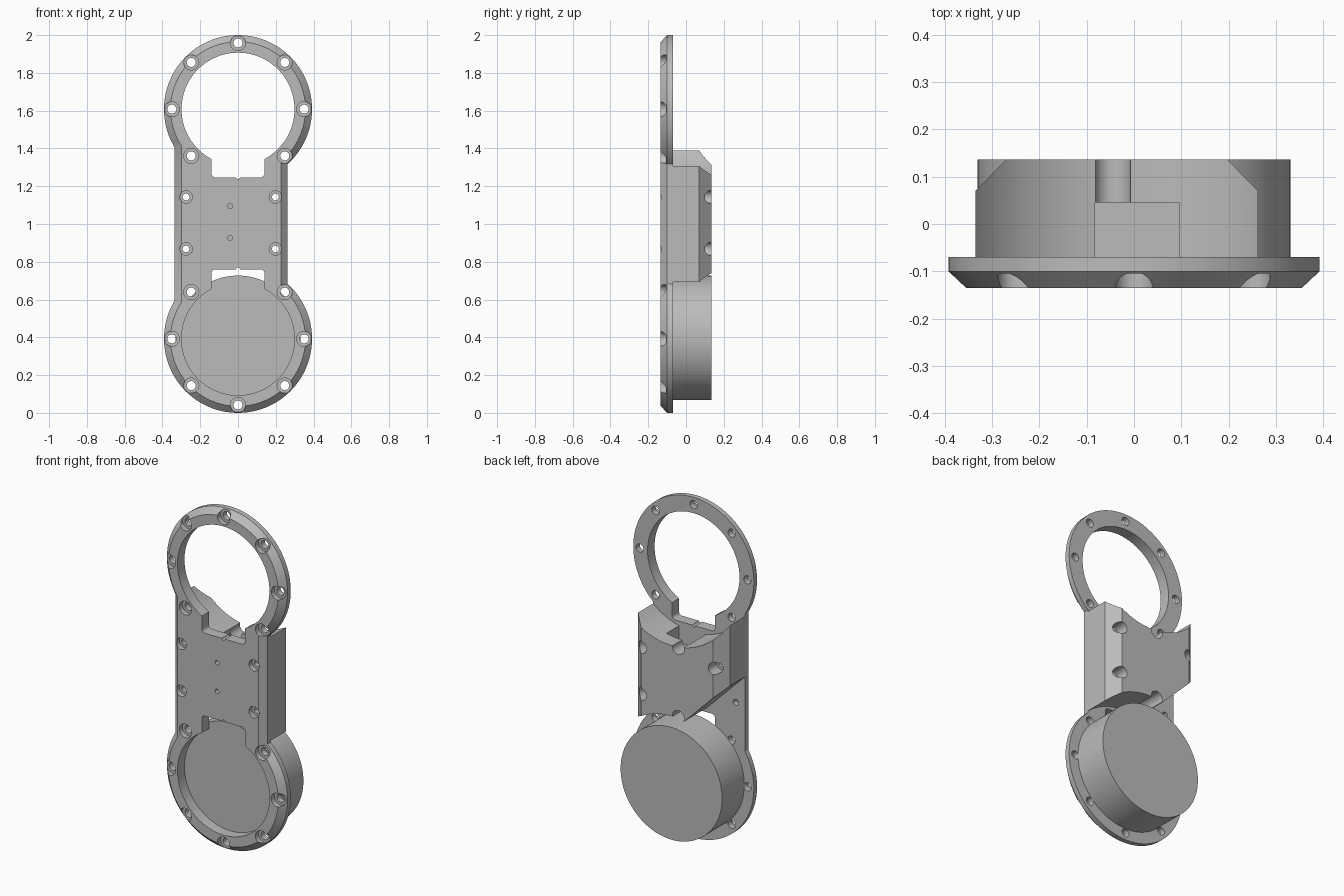
import bpy, bmesh
from math import sin, cos, pi, asin, acos, radians
from mathutils import Matrix

if "Cube" in bpy.data.objects:
    bpy.data.objects.remove(bpy.data.objects["Cube"])

LOW, HIGH = 0.392, 1.608            # centres of the two round ends
FRONT, BACK, REAR = -0.135, -0.07, 0.136
LEFT, RIGHT = -0.335, 0.262         # sides of the middle section

grey = bpy.data.materials.new("plain grey")
grey.use_nodes = True
grey.diffuse_color = (0.5, 0.5, 0.5, 1)
grey.node_tree.nodes["Principled BSDF"].inputs["Base Color"].default_value = grey.diffuse_color


def circle(x, z, r, n=64):
    return [(x + r * cos(2 * pi * i / n), z + r * sin(2 * pi * i / n)) for i in range(n)]


def rect(x0, x1, z0, z1):
    return [(x0, z0), (x1, z0), (x1, z1), (x0, z1)]


def loft(name, *solids, round_corners=0):
    """Build solids, each a list of (y, outline in x and z) layers."""
    bm = bmesh.new()
    for layers in solids:
        rings = [[bm.verts.new((x, y, z)) for x, z in pts] for y, pts in layers]
        for a, b in zip(rings, rings[1:]):
            for i in range(len(a)):
                j = (i + 1) % len(a)
                bm.faces.new((a[i], a[j], b[j], b[i]))
        bm.faces.new(rings[0])
        bm.faces.new(rings[-1])
    if round_corners:
        along = [e for e in bm.edges if abs(e.verts[0].co.y - e.verts[1].co.y) > 0.01]
        bmesh.ops.bevel(bm, geom=along, offset=round_corners, segments=5,
                        profile=0.5, affect='EDGES')
    bmesh.ops.recalc_face_normals(bm, faces=bm.faces)
    mesh = bpy.data.meshes.new(name)
    bm.to_mesh(mesh)
    bm.free()
    mesh.materials.append(grey)
    ob = bpy.data.objects.new(name, mesh)
    bpy.context.collection.objects.link(ob)
    return ob


def cut(target, *solids, **options):
    """Subtract solids from the target and apply the result."""
    cutter = loft("cutter", *solids, **options)
    cutter.hide_render = True
    mod = target.modifiers.new("cut", 'BOOLEAN')
    mod.operation, mod.solver, mod.object = 'DIFFERENCE', 'EXACT', cutter
    bpy.context.view_layer.update()
    graph = bpy.context.evaluated_depsgraph_get()
    mesh = bpy.data.meshes.new_from_object(target.evaluated_get(graph))
    target.modifiers.clear()
    target.data = mesh
    bpy.data.objects.remove(cutter)


def through(pts, y0=-0.4, y1=0.4):
    return [(y0, pts), (y1, pts)]


def plate_outline(inset, n=72):
    """Two round ends joined by straight sides."""
    r = 0.392 - inset
    start = -acos((RIGHT - inset) / r)
    end = pi + acos(-(LEFT + inset) / r)
    arc = [start + (end - start) * i / n for i in range(n + 1)]
    top = [(r * cos(a), HIGH + r * sin(a)) for a in arc]
    return top + [(x, LOW + HIGH - z) for x, z in reversed(top)]


def bolt(x, z, hole, head):
    floor = -0.105
    wide, thin = circle(x, z, head, 24), circle(x, z, hole, 24)
    return [(-0.4, wide), (floor, wide), (floor, thin), (0.4, thin)]


# Bolt positions
ring_bolts = []
for k in range(-1, 6):
    a = k * pi / 4
    x, rise = 0.35 * cos(a), 0.35 * sin(a)
    ring_bolts += [bolt(x, HIGH + rise, 0.024, 0.04), bolt(x, LOW - rise, 0.024, 0.04)]
body_spots = [(x, z) for x in (-0.275, 0.198) for z in (0.868, 1.143)]
body_bolts = [bolt(x, z, 0.018, 0.033) for x, z in body_spots]

# Front plate with chamfered rim
plate = loft("front_plate", [(FRONT, plate_outline(0.035)), (-0.1, plate_outline(0)),
                             (BACK, plate_outline(0))])
cut(plate, *[through(circle(0, z, 0.299, 96)) for z in (LOW, HIGH)])
cut(plate, through(rect(-0.14, 0.14, 1.247, HIGH)),
    through(rect(-0.14, 0.14, LOW, 0.76)), round_corners=0.02)
cut(plate, *[through(circle(0, z, 0.01, 16)) for z in (1.247, 0.76)])
cut(plate, *ring_bolts, *body_bolts)
cut(plate, *[through(circle(-0.042, z, 0.013, 16), -0.4, -0.09) for z in (0.926, 1.095)])

# Rear body block with chamfered back corners
wide = rect(LEFT, RIGHT, 0.55, 1.45)
narrow = rect(-0.27, 0.197, 0.55, 1.45)
body = loft("rear_body", [(BACK, wide), (0.07, wide), (REAR, narrow)])
cut(body, *[through(circle(0, z, 0.4, 128)) for z in (LOW, HIGH)])
cut(body, through([(-0.03, 0.73), (-0.5, 1.2), (-0.5, 0.4)]))
# Cable pocket and round cable grooves
cut(body, through(rect(-0.082, 0.095, 1.12, 1.3), -0.2, 0.045))
cut(body, *[through(circle(-0.045, z, 0.038, 32)) for z in (1.205, 0.8)])
# Bolt holes with wide recesses at the back
cut(body, *body_bolts)
cut(body, *[through(circle(x, z, 0.035, 32), 0.06, 0.4) for x, z in body_spots])

# Solid round housing behind the lower ring
drum = loft("round_housing", [(y, circle(0, LOW + 0.005, 0.33, 128)) for y in (BACK, REAR)])

# Smooth curved walls, keep edges crisp
bpy.ops.object.select_all(action='DESELECT')
for ob in (plate, body, drum):
    ob.select_set(True)
bpy.context.view_layer.objects.active = plate
bpy.ops.object.shade_smooth_by_angle(angle=radians(25))
